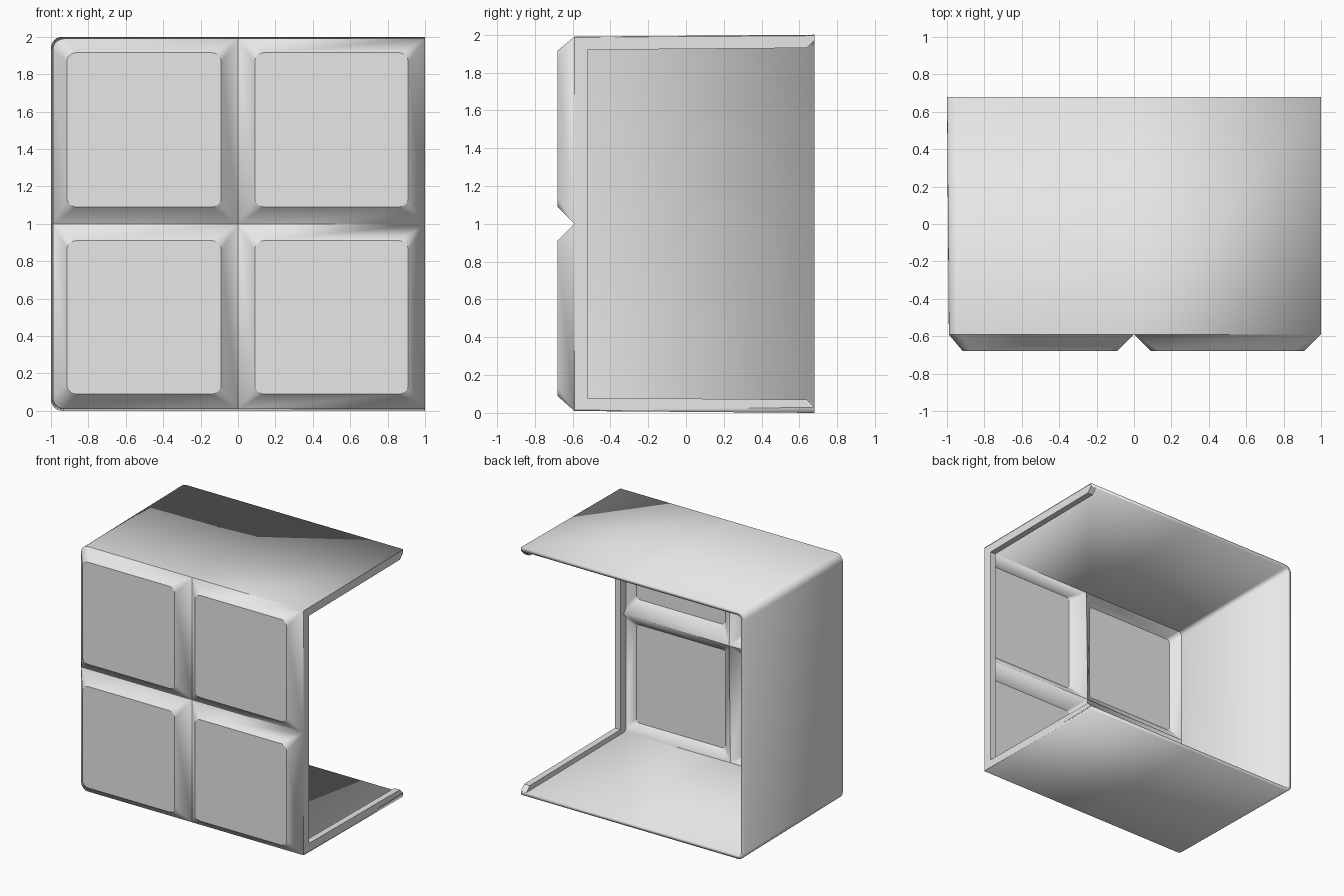
import bpy
import bmesh
from math import cos, sin, pi, radians

default = bpy.data.objects.get("Cube")
if default:
    bpy.data.objects.remove(default, do_unlink=True)

grey = bpy.data.materials.new("light grey plastic")
grey.use_nodes = True
grey.diffuse_color = (0.8, 0.8, 0.8, 1)
grey.node_tree.nodes["Principled BSDF"].inputs["Base Color"].default_value = (0.8, 0.8, 0.8, 1)

FACE, BASE, BACK = -0.68, -0.59, 0.68   # depths along y
WALL = 0.03
STEPS = 6                               # segments per rounded corner


def make_object(name, bm):
    bmesh.ops.recalc_face_normals(bm, faces=bm.faces)
    mesh = bpy.data.meshes.new(name)
    bm.to_mesh(mesh)
    bm.free()
    mesh.materials.append(grey)
    obj = bpy.data.objects.new(name, mesh)
    bpy.context.collection.objects.link(obj)
    return obj


def rounded_rect(x0, x1, z0, z1, radii):
    """Counter-clockwise loop from the upper right; one radius per corner."""
    corners = ((x1, z1, -1, -1), (x0, z1, 1, -1), (x0, z0, 1, 1), (x1, z0, -1, 1))
    loop = []
    for i, ((x, z, sx, sz), r) in enumerate(zip(corners, radii)):
        for k in range(STEPS + 1):
            a = (i + k / STEPS) * pi / 2
            loop.append((x + sx * r + r * cos(a), z + sz * r + r * sin(a)))
    return loop


# Shell: four raised front tiles, then the top, side and bottom walls
bm = bmesh.new()
for x0, x1, fx0, fx1 in ((-0.99, 0, -0.915, -0.09), (0, 1, 0.09, 0.91)):
    for z0, z1, fz0, fz1 in ((0.01, 1, 0.09, 0.91), (1, 1.99, 1.09, 1.915)):
        edge = 0.06 if x0 < 0 else 0
        radii = (0, edge if z1 > 1 else 0, edge if z0 < 1 else 0, 0)
        outer = [bm.verts.new((x, BASE, z)) for x, z in rounded_rect(x0, x1, z0, z1, radii)]
        inner = [bm.verts.new((x, FACE, z)) for x, z in rounded_rect(fx0, fx1, fz0, fz1, [0.05] * 4)]
        bm.faces.new(inner)
        for i in range(len(outer)):
            j = (i + 1) % len(outer)
            bm.faces.new((outer[i], outer[j], inner[j], inner[i]))
bmesh.ops.remove_doubles(bm, verts=bm.verts, dist=0.0005)

# The side facing +x stays open; all other border edges run to the back
border = [e for e in bm.edges if e.is_boundary and not all(v.co.x > 0.99 for v in e.verts)]
grown = bmesh.ops.extrude_edge_only(bm, edges=border)["geom"]
for v in grown:
    if isinstance(v, bmesh.types.BMVert):
        v.co.y = BACK
        v.co.z = 1 + (v.co.z - 1) / 0.99
        if v.co.x < 0:
            v.co.x /= 0.99

shell = make_object("cabinet_shell", bm)
# Make the outer surface face the front
tile = max(shell.data.polygons, key=lambda p: p.area if p.center.y < FACE + 0.001 else 0)
if tile.normal.y > 0:
    shell.data.flip_normals()
solid = shell.modifiers.new("wall thickness", "SOLIDIFY")
solid.thickness = WALL
solid.offset = -1
solid.use_even_offset = True

# Rim around the open side, chamfered at its back ends
upper = [(BACK, 1.995), (BASE, 1.985)]
inside = [(-0.52, 1.92), (0.64, 1.93), (BACK, 1.97)]
profile = upper + [(y, 2 - z) for y, z in reversed(upper)]
profile += [(y, 2 - z) for y, z in reversed(inside)] + inside
bm = bmesh.new()
face = bm.faces.new([bm.verts.new((1, y, z)) for y, z in profile])
sweep = bmesh.ops.extrude_face_region(bm, geom=[face])["geom"]
for v in sweep:
    if isinstance(v, bmesh.types.BMVert):
        v.co.x = 0.95
rim = make_object("open_side_rim", bm)

# Smooth rounded corners, keep creases sharp
for obj in (shell, rim):
    bpy.ops.object.select_all(action="DESELECT")
    obj.select_set(True)
    bpy.context.view_layer.objects.active = obj
    bpy.ops.object.shade_smooth_by_angle(angle=radians(30))
